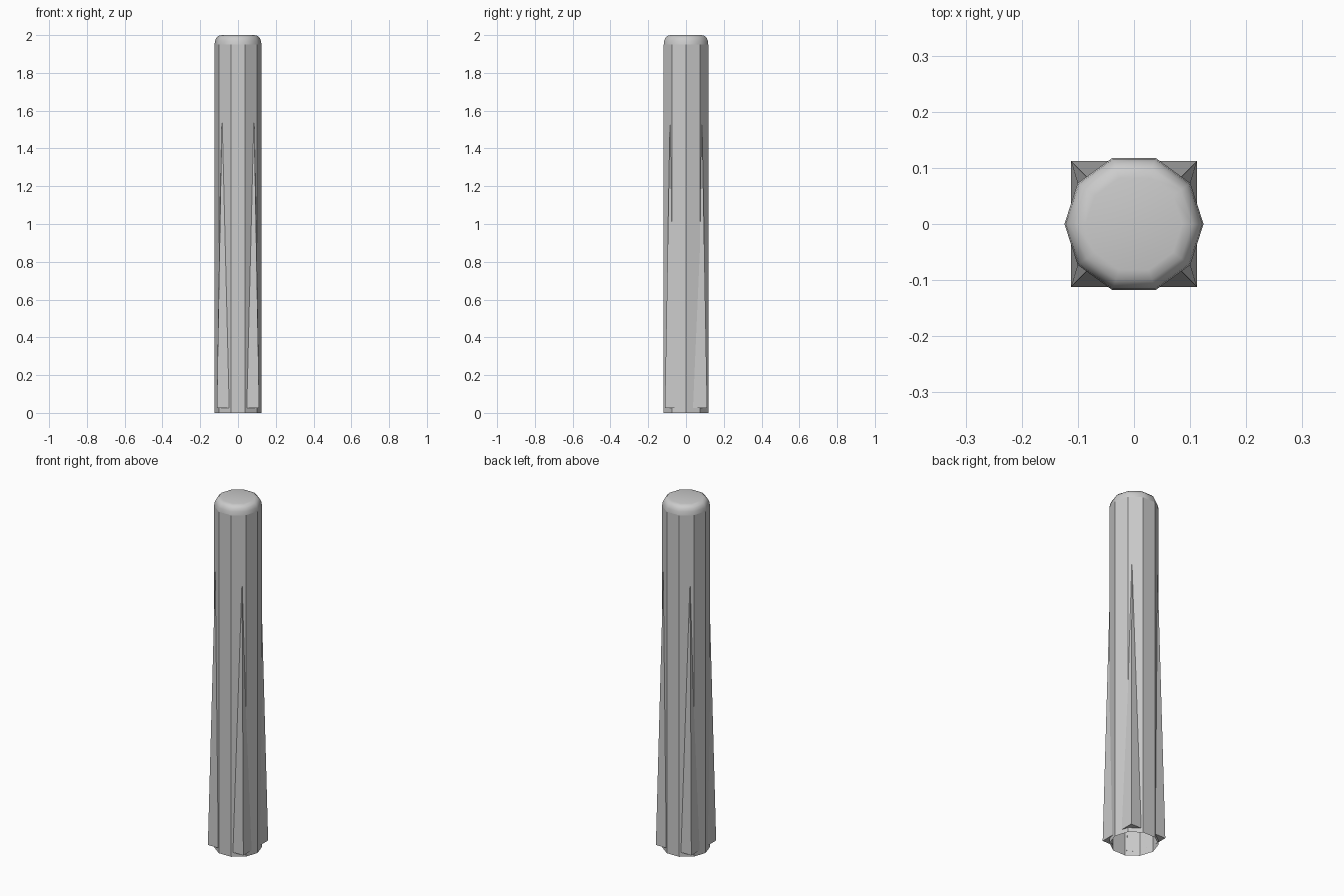
import bpy, bmesh, math

if "Cube" in bpy.data.objects:
    bpy.data.objects.remove(bpy.data.objects["Cube"])

R, SIDES = 0.124, 10


def make_object(name, bm):
    bmesh.ops.recalc_face_normals(bm, faces=bm.faces)
    mesh = bpy.data.meshes.new(name)
    bm.to_mesh(mesh)
    bm.free()
    obj = bpy.data.objects.new(name, mesh)
    bpy.context.collection.objects.link(obj)
    return obj


# Ten-sided post: flat walls, open underneath, softly rounded cap
bm = bmesh.new()
profile = [(R, 0.0), (R, 1.95), (0.1215, 1.97), (0.115, 1.985), (0.104, 1.996), (0.086, 2.0)]
rings = [[bm.verts.new((r * math.cos(2 * math.pi * i / SIDES),
                        r * math.sin(2 * math.pi * i / SIDES), z))
          for i in range(SIDES)] for r, z in profile]
for level, (low, high) in enumerate(zip(rings, rings[1:])):
    for i in range(SIDES):
        j = (i + 1) % SIDES
        face = bm.faces.new((low[i], low[j], high[j], high[i]))
        face.smooth = level > 0
bm.faces.new(rings[-1]).smooth = True
make_object("post", bm)

# Tapered corner buttresses: corners of a narrowing square shaft
h, z0 = 0.112, 0.025
bm = bmesh.new()
for sx in (1, -1):
    for sy in (1, -1):
        corner, on_y, on_x, apex, edge, inner = [
            bm.verts.new((sx * x, sy * y, z)) for x, y, z in (
                (h, h, z0), (0.046, h, z0), (h, 0.0365, z0),
                (0.0845, 0.0842, 1.59), (0.1003, 0.0729, 0.85),
                (0.1003, 0.0729, z0))]
        bm.faces.new((on_y, corner, apex))
        bm.faces.new((corner, on_x, edge, apex))
        bm.faces.new((corner, on_y, inner, on_x))
make_object("corner_buttresses", bm)
